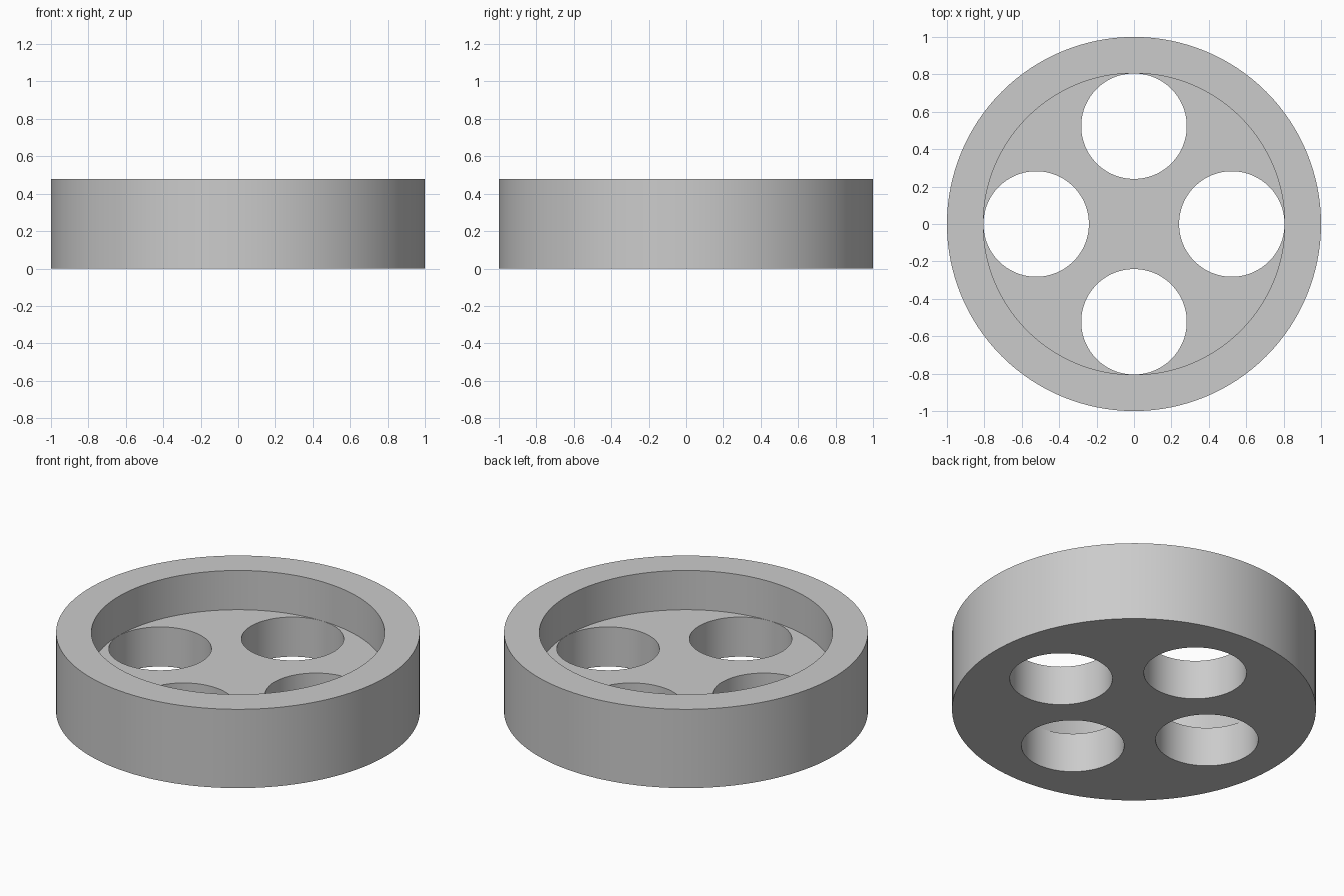
import bpy
import math

HEIGHT = 0.478
FLOOR = 0.24
RECESS_RADIUS = 0.806
HOLE_RADIUS = 0.282
HOLE_OFFSET = 0.523

cube = bpy.data.objects.get("Cube")
if cube:
    bpy.data.objects.remove(cube, do_unlink=True)

grey = bpy.data.materials.new("plain grey")
grey.use_nodes = True
colour = (0.6, 0.6, 0.6, 1)
grey.diffuse_color = colour
grey.node_tree.nodes["Principled BSDF"].inputs["Base Color"].default_value = colour


def cylinder(name, radius, bottom, top, x=0, y=0):
    bpy.ops.mesh.primitive_cylinder_add(
        vertices=128, radius=radius, depth=top - bottom,
        location=(x, y, (bottom + top) / 2))
    obj = bpy.context.object
    obj.name = name
    obj.data.materials.append(grey)
    return obj


def cut(target, cutter):
    cutter.hide_render = True
    bpy.context.view_layer.objects.active = target
    mod = target.modifiers.new("cut", 'BOOLEAN')
    mod.operation = 'DIFFERENCE'
    mod.solver = 'EXACT'
    mod.object = cutter
    bpy.ops.object.modifier_apply(modifier=mod.name)
    bpy.data.objects.remove(cutter, do_unlink=True)


# Solid disc with a round recess in its top
disc = cylinder("recessed_disc", 1, 0, HEIGHT)
cut(disc, cylinder("recess_cutter", RECESS_RADIUS, FLOOR, HEIGHT + 0.2))

# Four round holes through the floor, touching the recess wall
for i in range(4):
    angle = i * math.pi / 2
    cut(disc, cylinder("hole_cutter", HOLE_RADIUS, -0.2, FLOOR + 0.1,
                       HOLE_OFFSET * math.cos(angle),
                       HOLE_OFFSET * math.sin(angle)))

# Smooth walls, crisp rims
bpy.ops.object.select_all(action='DESELECT')
disc.select_set(True)
bpy.context.view_layer.objects.active = disc
bpy.ops.object.shade_smooth_by_angle(angle=math.radians(30))
